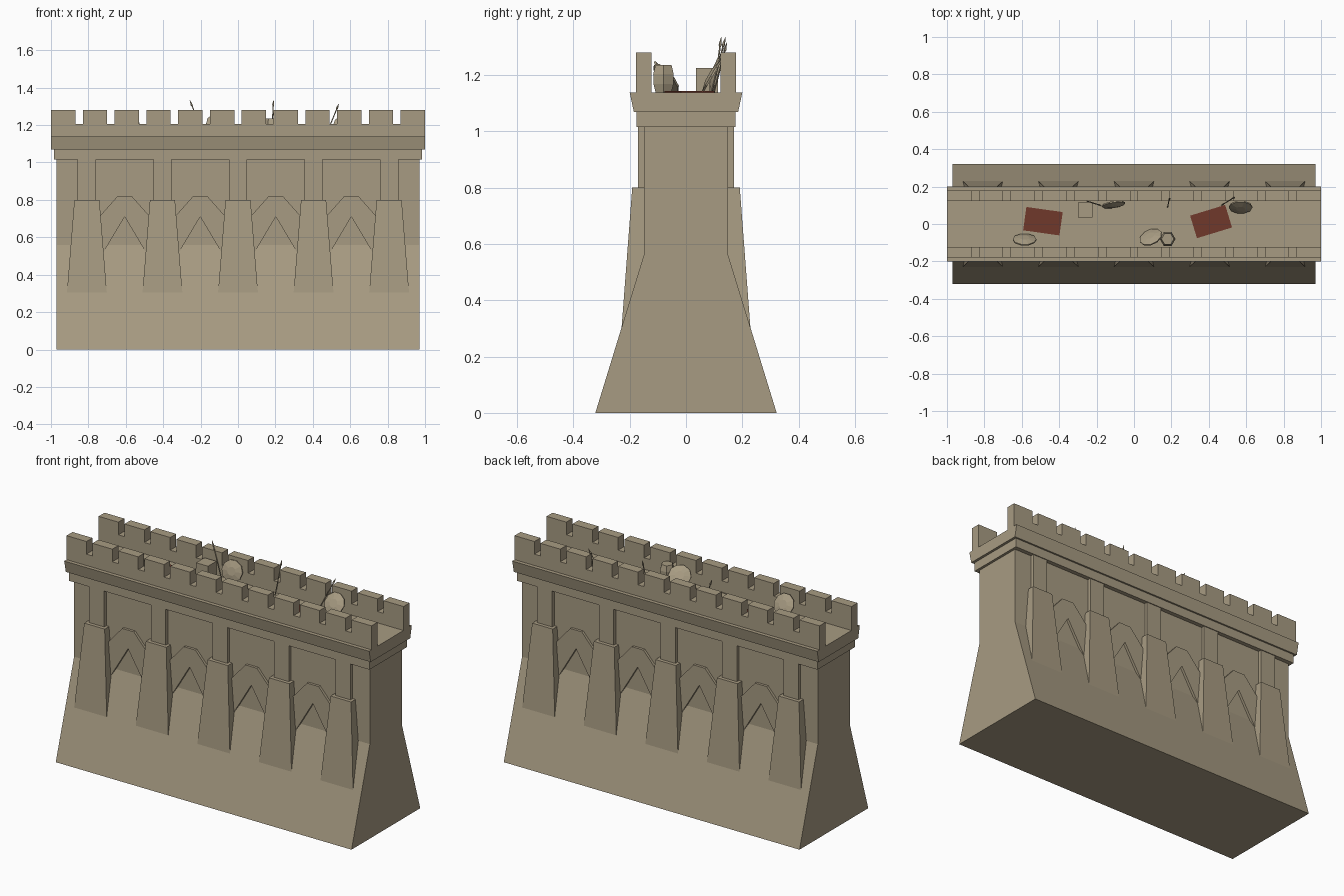
import bpy, bmesh, math
from mathutils import Vector, Matrix

if "Cube" in bpy.data.objects:
    bpy.data.objects.remove(bpy.data.objects["Cube"])


def material(name, rgb):
    m = bpy.data.materials.new(name)
    m.diffuse_color = (*rgb, 1)
    m.use_nodes = True
    m.node_tree.nodes["Principled BSDF"].inputs["Base Color"].default_value = m.diffuse_color
    return m


STONE = material("sandstone", (0.39, 0.33, 0.225))
RED = material("dark_red_cloth", (0.16, 0.040, 0.024))


def finish(name, bm, mat=STONE):
    bmesh.ops.recalc_face_normals(bm, faces=bm.faces)
    me = bpy.data.meshes.new(name)
    bm.to_mesh(me)
    bm.free()
    me.materials.append(mat)
    ob = bpy.data.objects.new(name, me)
    bpy.context.collection.objects.link(ob)
    return ob


def loft(name, rings, mat=STONE):
    """Closed solid through a list of equal-length point rings."""
    bm = bmesh.new()
    vs = [[bm.verts.new(p) for p in r] for r in rings]
    n = len(rings[0])
    for a, b in zip(vs, vs[1:]):
        for i in range(n):
            j = (i + 1) % n
            bm.faces.new((a[i], a[j], b[j], b[i]))
    bm.faces.new(vs[0])
    bm.faces.new(vs[-1])
    return finish(name, bm, mat)


def along_x(name, pts, x):
    return loft(name, [[(s * x, y, z) for y, z in pts] for s in (-1, 1)])


def rect(x0, x1, y0, y1, z):
    return [(x0, y0, z), (x1, y0, z), (x1, y1, z), (x0, y1, z)]


def box(name, x0, x1, y0, y1, z0, z1, mat=STONE):
    return loft(name, [rect(x0, x1, y0, y1, z0), rect(x0, x1, y0, y1, z1)], mat)


def circle(r, z, n):
    return [(r * math.cos(2 * math.pi * i / n), r * math.sin(2 * math.pi * i / n), z) for i in range(n)]


# Main wall with sloping foot
along_x("wall_body", [(-.322, 0), (.322, 0), (.15, .56), (.15, 1.03), (-.15, 1.03), (-.15, .56)], .97)

# Cornice courses; the upper one carries the walkway
along_x("lower_cornice", [(-.175, 1.015), (.175, 1.015), (.175, 1.07), (-.175, 1.07)], .985)
along_x("walkway_cornice", [(-.185, 1.068), (.185, 1.068), (.2, 1.138), (-.2, 1.138)], 1.0)

for s, side in ((-1, "front"), (1, "back")):
    # Parapet with merlons, as one stepped outline
    step, w = 1.87 / 11, .13
    top = []
    for i in range(12):
        x = -1 + i * step
        top += [(x, 1.205), (x, 1.28), (x + w, 1.28), (x + w, 1.205)]
    top[0], top[-1] = (-1, 1.13), (1, 1.13)
    loft(side + "_parapet", [[(x, s * y, z) for x, z in top] for y in (.122, .178)])

    # Tapered buttresses with narrow pilasters above
    for i in range(5):
        c = (i - 2) * .404
        loft(side + "_buttress", [
            rect(c - .107, c + .107, s * .1, s * .229, .30),
            rect(c - .067, c + .067, s * .1, s * .191, .80)])
        box(side + "_pilaster", c - .049, c + .049, s * .12, s * .17, .78, 1.02)

    # Pointed arches between the buttresses
    for i in range(4):
        c = (i - 1.5) * .404
        arch = [(-.14, .52), (-.14, .705), (-.038, .82), (.038, .82), (.14, .705),
                (.14, .52), (.113, .52), (0, .71), (-.113, .52)]
        loft(side + "_arch", [[(c + x, s * y, z) for x, z in arch] for y in (.14, .165)])

# Red mats on the walkway
for x, y, ang in ((-.487, .015, -8), (.412, .013, 17)):
    mat = box("mat", -.098, .098, -.063, .063, 0, .006, RED)
    mat.location = (x, y, 1.138)
    mat.rotation_euler.z = math.radians(ang)

# Round shields leaning on the parapets: x, y, lean from upright, turn
for x, y, lean, turn in ((-.585, -.083, 28, 180), (.09, -.07, 38, 205),
                         (-.11, .103, 14, 8), (.57, .09, 30, 0)):
    ob = loft("shield", [circle(.063, -.004, 10), circle(.063, .003, 10), circle(.025, .012, 10)])
    ob.rotation_euler = (math.radians(90 - lean), 0, math.radians(turn))
    ob.location = (x, y, 1.14 + .063 * math.cos(math.radians(lean)))

# Barrel and crate
barrel = loft("barrel", [circle(r, z, 6) for r, z in
                         ((.032, 0), (.041, .03), (.042, .065), (.033, .098))])
barrel.location = (.18, -.08, 1.138)
box("crate", -.3, -.222, .036, .114, 1.138, 1.225)

# Spears leaning on the back parapet
for a, b in (((-.18, .10, 1.14), (-.258, .125, 1.335)),
             ((.18, .09, 1.14), (.19, .14, 1.335)),
             ((.468, .10, 1.14), (.54, .145, 1.315))):
    a, b = Vector(a), Vector(b)
    L = (b - a).length
    sp = loft("spear", [circle(.003, 0, 5), circle(.003, L * .82, 5),
                        circle(.006, L * .86, 5), circle(.0005, L, 5)])
    sp.matrix_world = Matrix.Translation(a) @ (b - a).to_track_quat('Z', 'Y').to_matrix().to_4x4()
